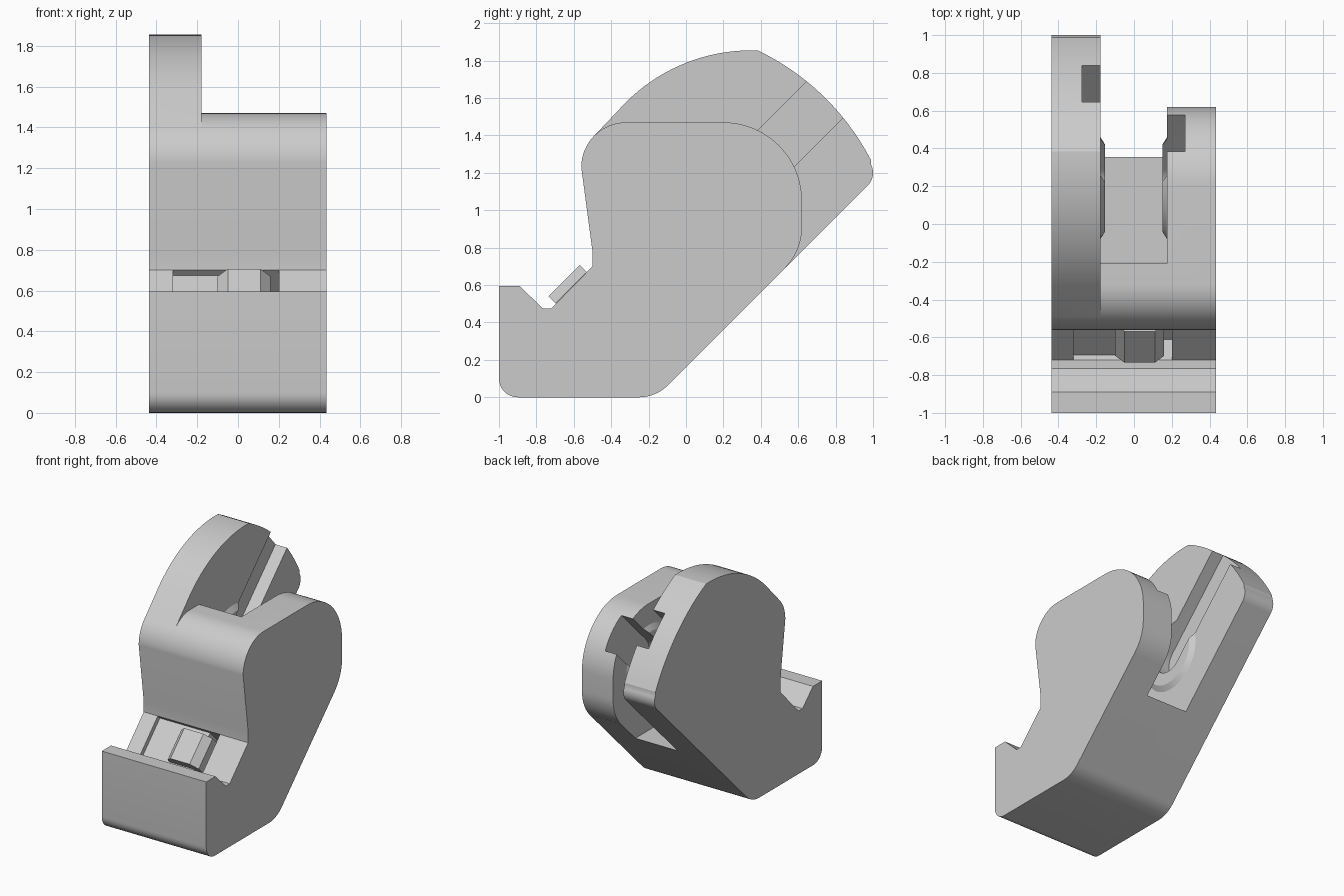
import bpy, bmesh, math
from mathutils import Vector, Matrix

if "Cube" in bpy.data.objects:
    bpy.data.objects.remove(bpy.data.objects["Cube"])

grey = bpy.data.materials.new("plain_grey")
grey.use_nodes = True
COLOUR = (0.6, 0.6, 0.6, 1)
grey.diffuse_color = COLOUR
grey.node_tree.nodes["Principled BSDF"].inputs["Base Color"].default_value = COLOUR


def add_object(name, bm):
    bmesh.ops.recalc_face_normals(bm, faces=bm.faces)
    mesh = bpy.data.meshes.new(name)
    bm.to_mesh(mesh)
    bm.free()
    mesh.materials.append(grey)
    obj = bpy.data.objects.new(name, mesh)
    bpy.context.collection.objects.link(obj)
    return obj


def sweep(name, points, step):
    """Closed outline of 3D points pushed along a vector."""
    bm = bmesh.new()
    face = bm.faces.new([bm.verts.new(p) for p in points])
    new = bmesh.ops.extrude_face_region(bm, geom=[face])["geom"]
    bmesh.ops.translate(bm, vec=step, verts=[v for v in new if isinstance(v, bmesh.types.BMVert)])
    return add_object(name, bm)


def prism(name, outline, x0, x1):
    return sweep(name, [(x0, y, z) for y, z in outline], (x1 - x0, 0, 0))


def arc(cy, cz, r, start, end, n=14):
    angles = [math.radians(start + (end - start) * i / n) for i in range(n + 1)]
    return [(cy + r * math.cos(a), cz + r * math.sin(a)) for a in angles]


def combine(target, tool, operation):
    mod = target.modifiers.new(operation, "BOOLEAN")
    mod.operation, mod.solver, mod.object = operation, "EXACT", tool
    bpy.context.view_layer.objects.active = target
    bpy.ops.object.modifier_apply(modifier=mod.name)
    bpy.data.objects.remove(tool)


# Body: tall side profile across the full width
LEFT, RIGHT = -0.437, 0.435
SLOT_L, SLOT_R = -0.178, 0.175
tall = (arc(-0.9, 0.1, 0.1, 180, 270, 8)
        + arc(-0.25, 0.215, 0.215, 270, 315, 8)
        + arc(0.905, 1.2, 0.095, -45, 27, 10)
        + arc(-0.19, 0.657, 1.328, 27.5, 63.8)
        + arc(0.35, 0.905, 0.95, 88, 135, 18)
        + arc(-0.32, 1.23, 0.24, 135, 180, 8)
        + [(-0.5, 0.78), (-0.5, 0.7), (-0.72, 0.475), (-0.765, 0.475), (-0.89, 0.595), (-1, 0.595)])
body = prism("body", tall, LEFT, RIGHT)

# Lower rounded profile everywhere except the tall cheek
above = (arc(-0.32, 1.23, 0.24, 135, 90, 8) + arc(0.2, 1.05, 0.42, 90, 0, 20)
         + arc(0.31, 0.91, 0.31, 0, -45, 10)
         + [(1.3, 0.69), (1.3, 2.2), (-0.8, 2.2), (-0.8, 1.4)])
combine(body, prism("upper_cut", above, SLOT_L, 0.6), "DIFFERENCE")

# Slot for the roll
slot = [(-0.21, 0.515), (1.3, 0.515), (1.3, 2.2), (-0.21, 2.2)]
combine(body, prism("slot_cut", slot, SLOT_L, SLOT_R), "DIFFERENCE")

# Conical hub boss on each inner wall
HUB_Y, HUB_Z = 0.19, 1.04
for wall, side in ((SLOT_L, 1), (SLOT_R, -1)):
    bm = bmesh.new()
    bmesh.ops.create_cone(bm, cap_ends=True, segments=48, radius1=0.302, radius2=0.23, depth=0.045)
    turn = Matrix.Rotation(side * math.pi / 2, 4, "Y")
    place = Matrix.Translation((wall + side * 0.0025, HUB_Y, HUB_Z))
    bmesh.ops.transform(bm, matrix=place @ turn, verts=bm.verts)
    combine(body, add_object("hub_boss", bm), "UNION")

# Slanted axle groove with a round end, cut into both cheeks
groove = arc(HUB_Y, HUB_Z, 0.137, 135, 315, 20)
groove += [(y + 1, z + 1) for y, z in (groove[-1], groove[0])]
combine(body, prism("groove_cut", groove, -0.275, 0.27), "DIFFERENCE")

# Cutter seat pockets in the slanted face: shallow, then deep at one end
along, out = Vector((0, 1, 1)).normalized(), Vector((0, -1, 1)).normalized()
low, high = Vector((0, -0.72, 0.476)), Vector((0, -0.5, 0.7))
for x0, x1, depth in ((-0.32, 0.15, 0.036), (0.1, 0.2, 0.155)):
    pocket = [p + out * d for p, d in ((low, -depth), (high, -depth), (high, 0.05), (low, 0.05))]
    combine(body, prism("pocket_cut", [p.yz for p in pocket], x0, x1), "DIFFERENCE")

# Chamfered block that holds the cutter
base = Vector((0, -0.697, 0.503))
section = [(-0.1, -0.15), (0.16, -0.15), (0.16, 0), (0.11, 0.053), (-0.05, 0.053), (-0.1, 0)]
sweep("cutter_block", [base + Vector((x, 0, 0)) + out * d for x, d in section], along * 0.235)

# Smooth the curves, keep the corners sharp
bpy.ops.object.select_all(action="DESELECT")
body.select_set(True)
bpy.context.view_layer.objects.active = body
bpy.ops.object.shade_smooth_by_angle(angle=math.radians(20))
